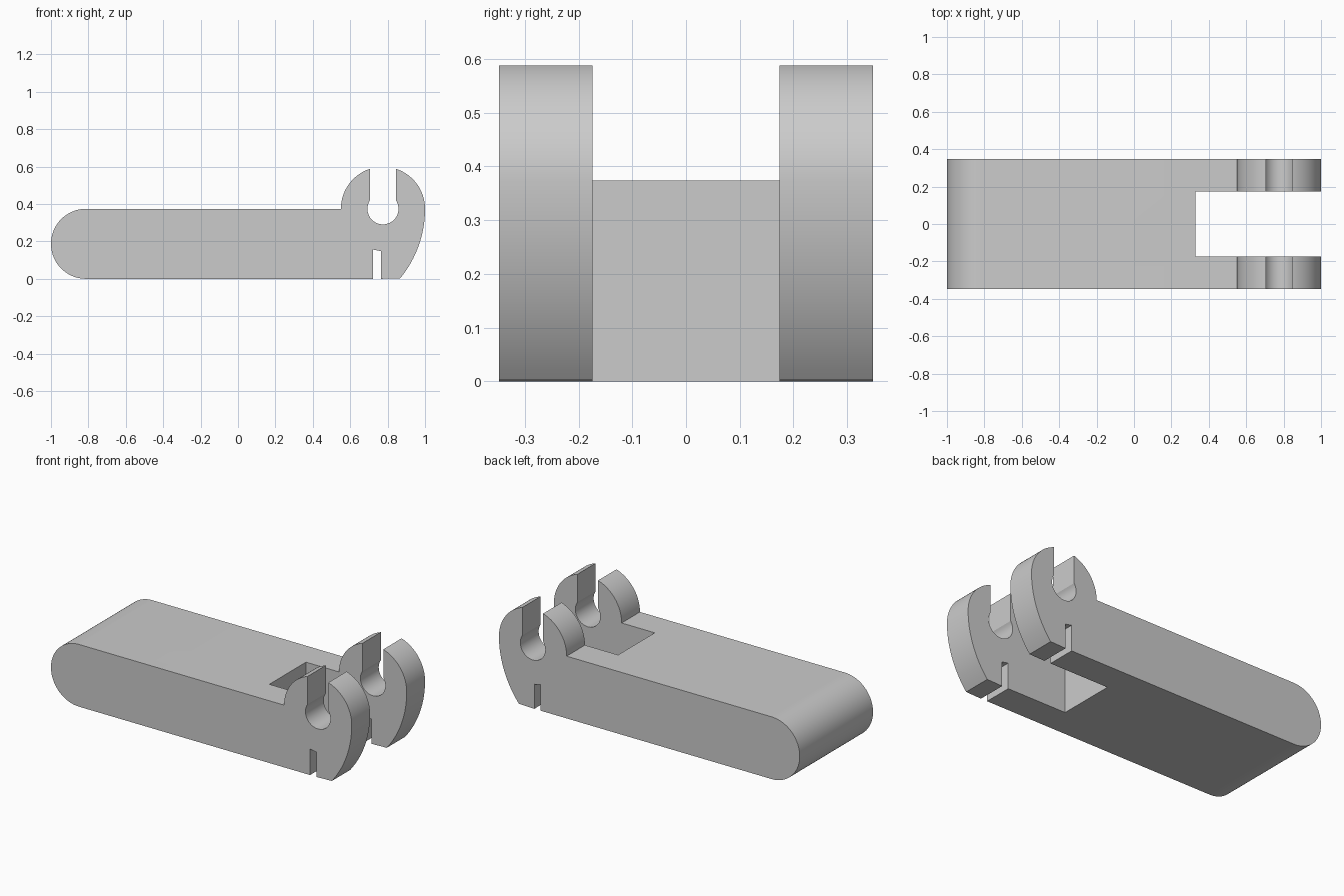
import bpy
import bmesh
from math import sin, cos, acos, asin, radians, degrees

cube = bpy.data.objects.get("Cube")
if cube:
    bpy.data.objects.remove(cube, do_unlink=True)

# Main dimensions
HALF_WIDTH, GAP_HALF, GAP_START = 0.348, 0.174, 0.33
BODY_R = 0.187
HEAD_X, HEAD_Z, HEAD_R = 0.775, 0.374, 0.225
HOLE_R, SLOT_HALF = 0.083, 0.069
SWEEP_R = 0.586

grey = bpy.data.materials.new("plain grey")
grey.use_nodes = True
colour = (0.6, 0.6, 0.6, 1)
grey.diffuse_color = colour
grey.node_tree.nodes["Principled BSDF"].inputs["Base Color"].default_value = colour


def arc(cx, cz, r, start, end, steps):
    """Points along an arc, angles in degrees."""
    angles = [radians(start + (end - start) * i / steps) for i in range(steps + 1)]
    return [(cx + r * cos(a), cz + r * sin(a)) for a in angles]


def extrude_profile(name, points, half_width):
    """Solid made by sweeping an x-z outline along y."""
    bm = bmesh.new()
    face = bm.faces.new([bm.verts.new((x, -half_width, z)) for x, z in points])
    swept = bmesh.ops.extrude_face_region(bm, geom=[face])["geom"]
    verts = [v for v in swept if isinstance(v, bmesh.types.BMVert)]
    bmesh.ops.translate(bm, verts=verts, vec=(0, 2 * half_width, 0))
    bmesh.ops.recalc_face_normals(bm, faces=bm.faces)
    mesh = bpy.data.meshes.new(name)
    bm.to_mesh(mesh)
    bm.free()
    mesh.materials.append(grey)
    obj = bpy.data.objects.new(name, mesh)
    bpy.context.collection.objects.link(obj)
    return obj


# Side outline: swept toe, open hook head, rounded tail, foot notch
slot_top = degrees(acos(SLOT_HALF / HEAD_R))
slot_base = degrees(acos(SLOT_HALF / HOLE_R))
toe = -degrees(asin((HEAD_Z - 0.003) / SWEEP_R))
outline = arc(1 - SWEEP_R, HEAD_Z, SWEEP_R, toe, 0, 16)[:-1]
outline += arc(HEAD_X, HEAD_Z, HEAD_R, 0, slot_top, 20)
outline += arc(HEAD_X, HEAD_Z, HOLE_R, slot_base, -180 - slot_base, 36)
outline += arc(HEAD_X, HEAD_Z, HEAD_R, 180 - slot_top, 180, 20)
outline += arc(BODY_R - 1, BODY_R, BODY_R, 90, 270, 40)
outline += [(0.723, 0), (0.723, 0.156), (0.765, 0.148), (0.765, 0)]
bracket = extrude_profile("hooked_bracket", outline, HALF_WIDTH)

# Gap that splits the front end into two arms
gap = extrude_profile("gap_cutter", [(GAP_START, -1), (2, -1), (2, 2), (GAP_START, 2)], GAP_HALF)
gap.hide_render = True
cut = bracket.modifiers.new("arm_gap", "BOOLEAN")
cut.operation = "DIFFERENCE"
cut.solver = "EXACT"
cut.object = gap

bpy.ops.object.select_all(action="DESELECT")
bracket.select_set(True)
bpy.context.view_layer.objects.active = bracket
bpy.ops.object.modifier_apply(modifier=cut.name)
bpy.data.objects.remove(gap, do_unlink=True)
bpy.ops.object.shade_smooth_by_angle(angle=radians(25))
